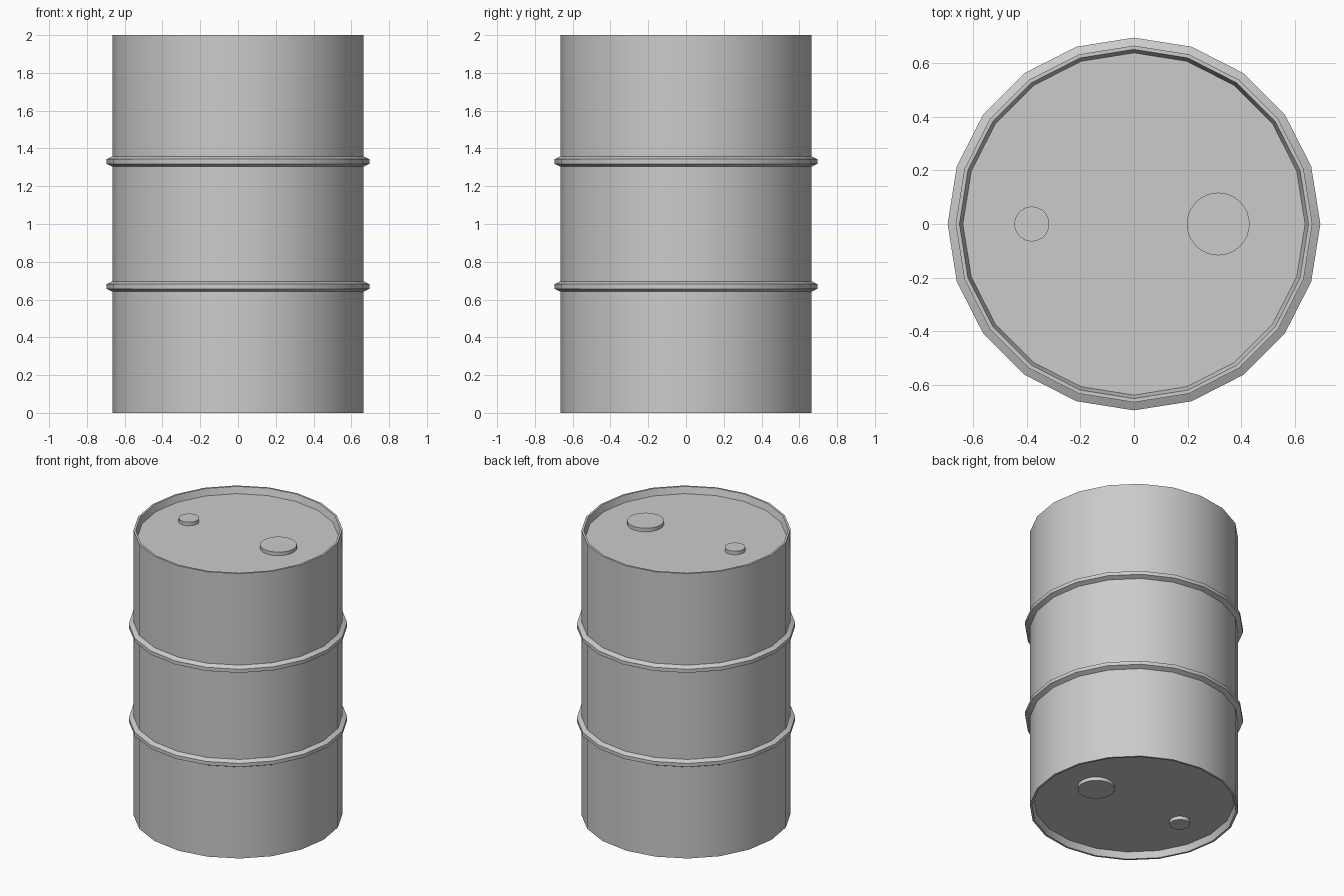
import bpy, bmesh, math

if "Cube" in bpy.data.objects:
    bpy.data.objects.remove(bpy.data.objects["Cube"])


def lathe(name, profile, sides, location=(0, 0, 0)):
    """Revolve an (r, z) profile about z and close both ends with flat caps."""
    bm = bmesh.new()
    rings = []
    for r, z in profile:
        rings.append([bm.verts.new((r * math.cos(2 * math.pi * i / sides),
                                    r * math.sin(2 * math.pi * i / sides), z))
                      for i in range(sides)])
    for low, high in zip(rings, rings[1:]):
        for i in range(sides):
            j = (i + 1) % sides
            bm.faces.new((low[i], low[j], high[j], high[i]))
    bm.faces.new(rings[0][::-1])
    bm.faces.new(rings[-1])
    bmesh.ops.recalc_face_normals(bm, faces=bm.faces[:])
    mesh = bpy.data.meshes.new(name)
    bm.to_mesh(mesh)
    bm.free()
    obj = bpy.data.objects.new(name, mesh)
    obj.location = location
    bpy.context.collection.objects.link(obj)
    bpy.ops.object.select_all(action='DESELECT')
    obj.select_set(True)
    bpy.context.view_layer.objects.active = obj
    bpy.ops.object.shade_smooth_by_angle(angle=math.radians(30))
    return obj


R, HOOP_R, RECESS = 0.665, 0.695, 0.045

# Drum shell: recessed lid, rim, lower hoop; upper half mirrored about z = 1
lower = [(0.638, RECESS), (0.651, 0.0), (R, 0.0),
         (R, 0.642), (HOOP_R, 0.657), (HOOP_R, 0.682), (R, 0.696)]
upper = [(r, 2 - z) for r, z in reversed(lower)]
lathe("drum_shell", lower + upper, 20)

# Large and small bung caps on both recessed ends
for label, x, r in (("large", 0.314, 0.117), ("small", -0.381, 0.065)):
    for end, z in (("top", 2 - RECESS - 0.005), ("bottom", RECESS - 0.025)):
        lathe(f"{label}_bung_{end}", [(r, 0), (r, 0.03)], 32, (x, 0, z))
